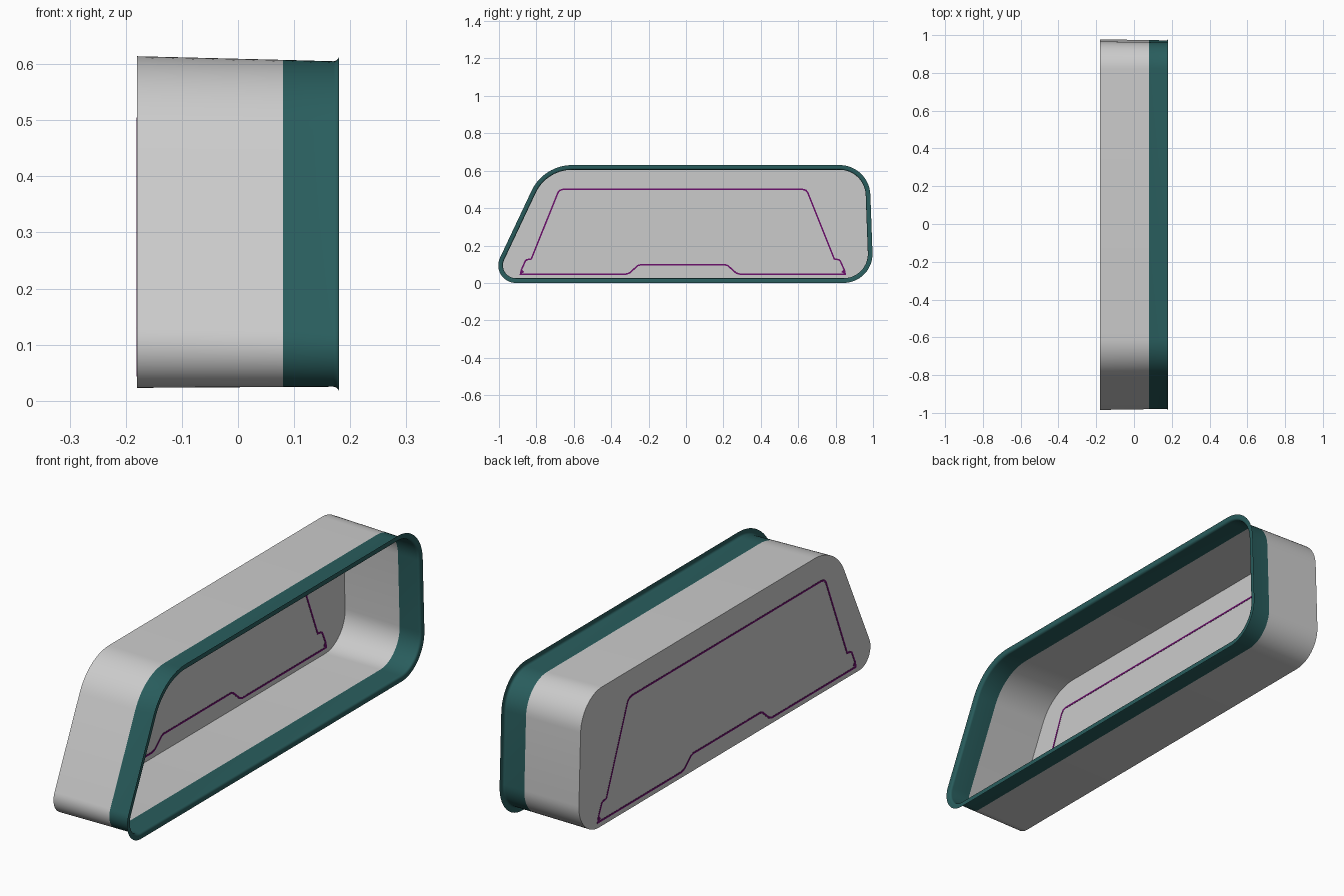
import bpy, math
from mathutils import Vector

if "Cube" in bpy.data.objects:
    bpy.data.objects.remove(bpy.data.objects["Cube"])


def material(name, rgb):
    m = bpy.data.materials.new(name)
    m.diffuse_color = (*rgb, 1)
    m.use_nodes = True
    m.node_tree.nodes["Principled BSDF"].inputs["Base Color"].default_value = m.diffuse_color
    return m


def add_object(name, verts, faces, mat=None, smooth=True):
    me = bpy.data.meshes.new(name)
    me.from_pydata(verts, [], faces)
    if mat:
        me.materials.append(mat)
    if smooth:
        me.shade_smooth()
        me.set_sharp_from_angle(angle=math.radians(40))
    ob = bpy.data.objects.new(name, me)
    bpy.context.collection.objects.link(ob)
    return ob


# Rounded outline in the y-z plane: (y, z, corner radius), counter-clockwise
CORNERS = [(-1.058, 0, 0.094), (1.003, 0, 0.155), (0.98, 0.63, 0.165), (-0.761, 0.63, 0.24)]


def outline(inset, steps=14):
    pts = []
    n = len(CORNERS)
    for i, (y, z, r) in enumerate(CORNERS):
        p = Vector((y, z))
        d1 = (p - Vector(CORNERS[i - 1][:2])).normalized()
        d2 = (Vector(CORNERS[(i + 1) % n][:2]) - p).normalized()
        n1, n2 = Vector((d1.y, -d1.x)), Vector((d2.y, -d2.x))
        c = p - (n1 + n2) * r / (1 + n1.dot(n2))
        a0, sweep = math.atan2(n1.y, n1.x), n1.angle(n2)
        for k in range(steps + 1):
            a = a0 + sweep * k / steps
            pts.append(c + Vector((math.cos(a), math.sin(a))) * (r - inset))
    return pts


def ring(x, inset, lift=0.0):
    return [(x, p.x, p.y + lift) for p in outline(inset)]


def loft(name, rings, mat=None):
    n = len(rings[0])
    faces = [(j * n + i, j * n + (i + 1) % n, (j + 1) * n + (i + 1) % n, (j + 1) * n + i)
             for j in range(len(rings) - 1) for i in range(n)]
    return add_object(name, sum(rings, []), faces, mat)


teal = material("teal", (0.022, 0.11, 0.11))
purple = material("purple", (0.15, 0.005, 0.15))

# Tapering side wall
back = ring(-0.18, 0.0195, 0.0035)
joint = ring(0.08, 0.0235, 0.001)
loft("side_wall", [back, joint])

# Teal band with flared lip ending in a flat flange
flare = [ring(0.18 - 0.01 * (1 - math.sin(a)), 0.0155 + 0.0095 * math.cos(a))
         for a in (math.pi / 2 * k / 5 for k in range(6))]
loft("rim_band", [joint] + flare + [ring(0.18, 0)], teal)

# Back panel
add_object("back_panel", back, [tuple(reversed(range(len(back))))], smooth=False)

# Purple seam line on the panel, mirrored about its own centre line
MID = -0.017
half = [(0.225, 0.097), (0.24, 0.093), (0.285, 0.053), (0.305, 0.047), (0.868, 0.047),
        (0.864, 0.068), (0.842, 0.117), (0.834, 0.124), (0.81, 0.128),
        (0.668, 0.482), (0.658, 0.495), (0.638, 0.501)]
path = [Vector(p) for p in half] + [Vector((-y, z)) for y, z in reversed(half)]


def offset_path(d):
    out = []
    for i, p in enumerate(path):
        d1 = (p - path[i - 1]).normalized()
        d2 = (path[(i + 1) % len(path)] - p).normalized()
        n1, n2 = Vector((d1.y, -d1.x)), Vector((d2.y, -d2.x))
        out.append(p + (n1 + n2) * d / (1 + n1.dot(n2)))
    return out


def flat(pts, x):
    return [(x, p.x + MID, p.y) for p in pts]


outer, inner = offset_path(0.004), offset_path(-0.004)
T = 0.001
n = len(path)
rings = [flat(outer, -0.18 - T), flat(outer, -0.18 + T), flat(inner, -0.18 + T), flat(inner, -0.18 - T)]
faces = [(j * n + i, j * n + (i + 1) % n, (j + 1) % 4 * n + (i + 1) % n, (j + 1) % 4 * n + i)
         for j in range(4) for i in range(n)]
add_object("seam_line", sum(rings, []), faces, purple, smooth=False)

# Small filled wedges at the seam's lower corners
for side, s in (("right", 1), ("left", -1)):
    tri = [Vector((s * y, z)) for y, z in ((0.872, 0.044), (0.864, 0.076), (0.848, 0.058))]
    if s < 0:
        tri.reverse()
    add_object("seam_corner_" + side, flat(tri, -0.18 - T) + flat(tri, -0.18 + T),
               [(2, 1, 0), (3, 4, 5), (0, 1, 4, 3), (1, 2, 5, 4), (2, 0, 3, 5)], purple, smooth=False)
